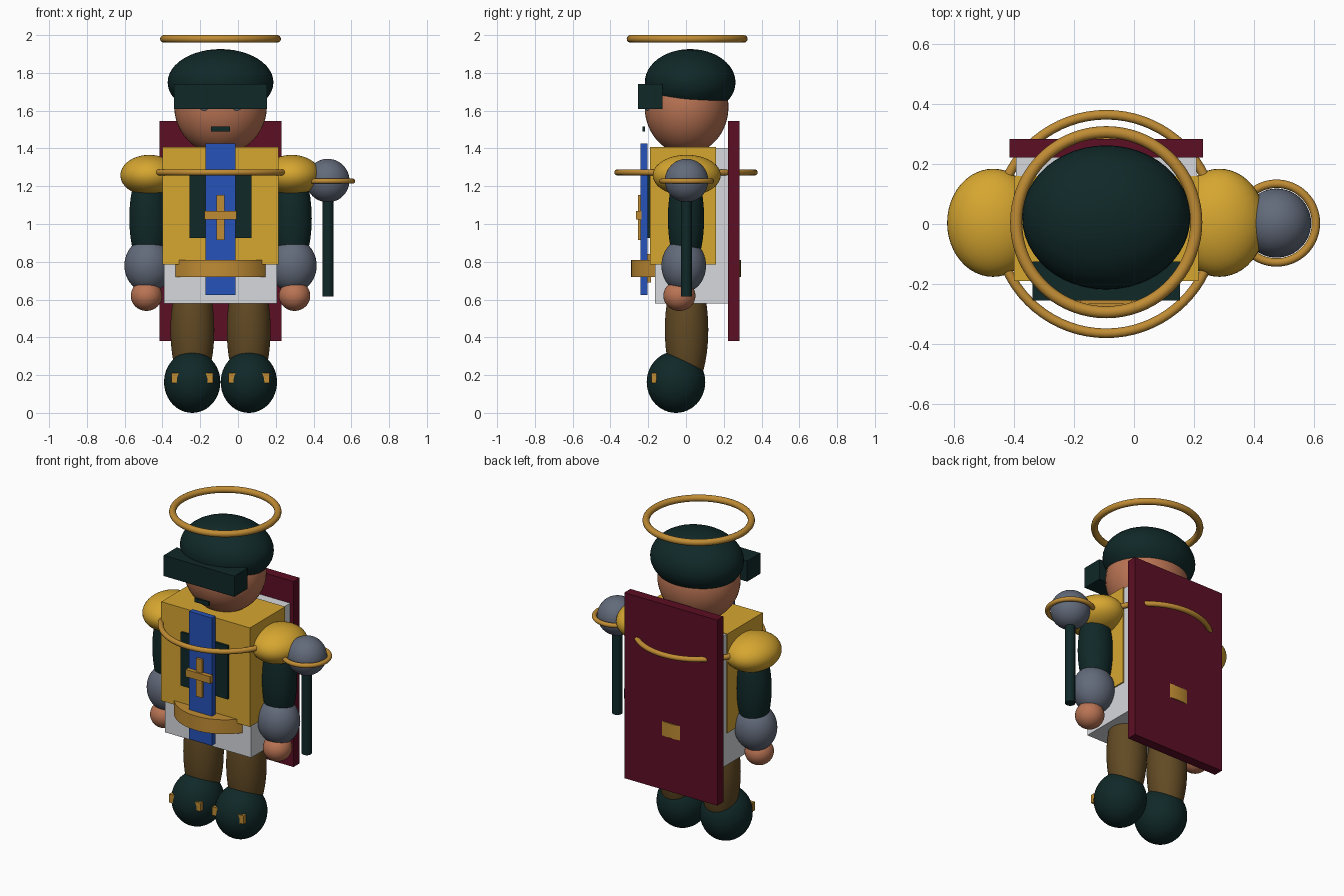
import bpy, math

if "Cube" in bpy.data.objects:
    bpy.data.objects.remove(bpy.data.objects["Cube"])

CX = -0.0925  # centre line of the figure (the mace shifts it off x = 0)


def mat(name, r, g, b):
    m = bpy.data.materials.new(name)
    lin = [(c / 255 / 12.92 if c < 11 else ((c / 255 + 0.055) / 1.055) ** 2.4) for c in (r, g, b)]
    m.diffuse_color = (*lin, 1)
    m.use_nodes = True
    m.node_tree.nodes["Principled BSDF"].inputs["Base Color"].default_value = m.diffuse_color
    return m


GREEN = mat("dark_green", 16, 40, 40)
YELLOW = mat("yellow", 214, 166, 48)
BRASS = mat("brass", 192, 140, 52)
WHITE = mat("white", 214, 216, 220)
BLUE = mat("blue", 38, 82, 184)
MAROON = mat("maroon", 92, 14, 36)
GREY = mat("steel_grey", 98, 106, 122)
SKIN = mat("skin", 186, 116, 84)
BROWN = mat("brown", 98, 74, 36)
EYE = mat("pale_blue", 140, 190, 215)


def finish(name, m, smooth=True):
    o = bpy.context.object
    o.name = name
    o.data.name = name
    o.data.materials.append(m)
    bpy.ops.object.transform_apply(location=False, rotation=False, scale=True)
    if smooth:
        bpy.ops.object.shade_smooth_by_angle(angle=math.radians(40))
    return o


def box(name, m, x, y, z):
    """Box from (min, max) pairs; x is measured from the centre line."""
    lo, hi = zip(x, y, z)
    bpy.ops.mesh.primitive_cube_add(size=1, location=[
        (a + b) / 2 + (CX if i == 0 else 0) for i, (a, b) in enumerate(zip(lo, hi))])
    bpy.context.object.scale = [b - a for a, b in zip(lo, hi)]
    return finish(name, m, False)


def ball(name, m, c, r):
    bpy.ops.mesh.primitive_uv_sphere_add(segments=48, ring_count=24, radius=1,
                                         location=(c[0] + CX, c[1], c[2]))
    bpy.context.object.scale = r
    return finish(name, m)


def ring(name, m, c, major, minor):
    bpy.ops.mesh.primitive_torus_add(major_radius=major, minor_radius=minor, major_segments=72,
                                     minor_segments=14, location=(c[0] + CX, c[1], c[2]))
    return finish(name, m)


def rod(name, m, c, r, z):
    bpy.ops.mesh.primitive_cylinder_add(vertices=64, radius=r, depth=z[1] - z[0],
                                        location=(c[0] + CX, c[1], sum(z) / 2))
    return finish(name, m)


# Head, cap and halo
ball("head", SKIN, (0, 0.003, 1.62), (0.245, 0.222, 0.25))
ball("cap", GREEN, (0, 0.022, 1.75), (0.28, 0.24, 0.176))
box("cap_brim", GREEN, (-0.245, 0.245), (-0.255, -0.125), (1.61, 1.74))
box("mouth", GREEN, (-0.05, 0.05), (-0.23, -0.218), (1.49, 1.515))
ring("halo", BRASS, (0, 0.006, 1.98), 0.30, 0.02)

# Torso layers
box("tunic", WHITE, (-0.3, 0.3), (-0.165, 0.225), (0.58, 1.403))
box("chest_armour", YELLOW, (-0.308, 0.308), (-0.19, 0.16), (0.785, 1.407))
box("chest_panel", GREEN, (-0.163, 0.163), (-0.205, -0.18), (0.925, 1.26))
box("front_sash", BLUE, (-0.08, 0.08), (-0.24, -0.205), (0.625, 1.427))
box("cross_upright", BRASS, (-0.02, 0.02), (-0.255, -0.235), (0.915, 1.153))
box("cross_bar", BRASS, (-0.085, 0.085), (-0.266, -0.235), (1.025, 1.07))
box("cape", MAROON, (-0.323, 0.323), (0.222, 0.283), (0.38, 1.545))
rod("belt", BRASS, (0, 0, 0), 0.29, (0.72, 0.81))
box("belt_buckle", BRASS, (-0.07, 0.07), (-0.205, -0.185), (0.69, 0.84))
ring("chest_ring", BRASS, (0, 0, 1.273), 0.364, 0.016)

# Limbs and eyes, mirrored about the centre line
for side, s in (("left", -1), ("right", 1)):
    ball(side + "_eye", EYE, (s * 0.085, -0.2, 1.63), (0.03, 0.025, 0.03))
    ball(side + "_shoulder", YELLOW, (s * 0.377, 0.004, 1.258), (0.153, 0.18, 0.108))
    ball(side + "_upper_arm", GREEN, (s * 0.38, 0, 1.03), (0.103, 0.096, 0.29))
    ball(side + "_forearm", GREY, (s * 0.383, -0.012, 0.78), (0.126, 0.118, 0.142))
    ball(side + "_hand", SKIN, (s * 0.392, -0.035, 0.62), (0.083, 0.085, 0.08))
    ball(side + "_leg", BROWN, (s * 0.149, 0.003, 0.44), (0.116, 0.115, 0.34))
    ball(side + "_boot", GREEN, (s * 0.15, -0.053, 0.163), (0.149, 0.155, 0.163))
    box(side + "_boot_buckle", BRASS, (s * 0.15 - 0.109, s * 0.15 + 0.109),
        (-0.182, -0.157), (0.157, 0.21))

# Mace beside the right arm
MX = 0.475 - CX
rod("mace_staff", GREEN, (MX + 0.001, 0.002, 0), 0.029, (0.617, 1.2))
ball("mace_head", GREY, (MX, 0.003, 1.23), (0.115, 0.115, 0.115))
ring("mace_ring", BRASS, (MX, 0.003, 1.227), 0.131, 0.014)
